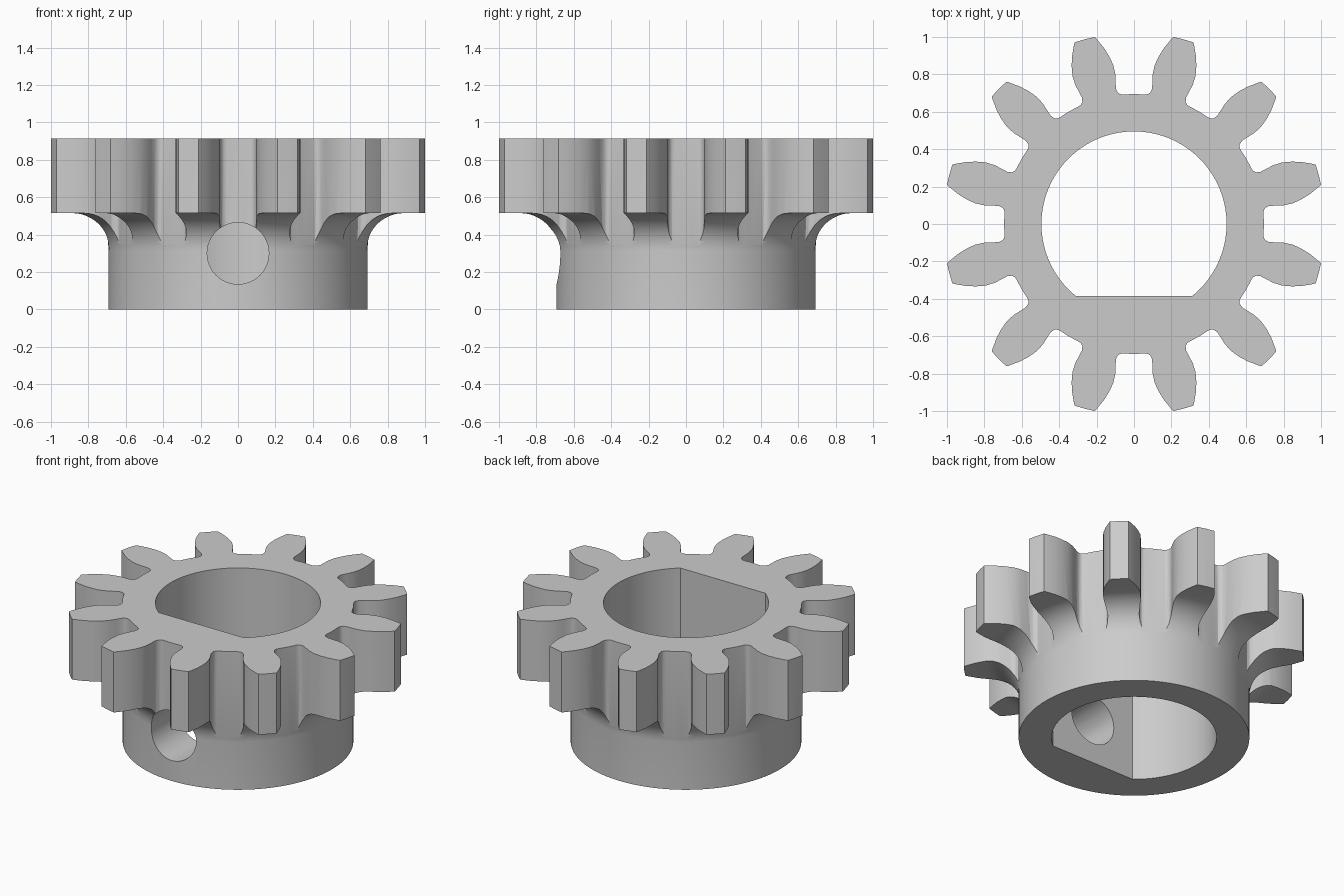
import bpy, bmesh, math

if "Cube" in bpy.data.objects:
    bpy.data.objects.remove(bpy.data.objects["Cube"])

TEETH = 12
TOP = 0.915


def loft(name, rings):
    """Solid skinned through a list of equal-length point rings, capped at both ends."""
    bm = bmesh.new()
    loops = [[bm.verts.new(p) for p in ring] for ring in rings]
    for a, b in zip(loops, loops[1:]):
        for i in range(len(a)):
            j = (i + 1) % len(a)
            bm.faces.new((a[i], a[j], b[j], b[i]))
    bm.faces.new(loops[0])
    bm.faces.new(loops[-1])
    bmesh.ops.recalc_face_normals(bm, faces=bm.faces)
    mesh = bpy.data.meshes.new(name)
    bm.to_mesh(mesh)
    bm.free()
    obj = bpy.data.objects.new(name, mesh)
    bpy.context.collection.objects.link(obj)
    return obj


def circle(r, n):
    return [(r * math.cos(2 * math.pi * i / n), r * math.sin(2 * math.pi * i / n)) for i in range(n)]


def prism(name, outline, z0, z1):
    return loft(name, [[(x, y, z) for x, y in outline] for z in (z0, z1)])


def boolean(obj, tool, operation):
    mod = obj.modifiers.new(tool.name, 'BOOLEAN')
    mod.operation = operation
    mod.solver = 'EXACT'
    mod.object = tool
    tool.hide_render = True


# Turned blank: round hub, concave fillet, wide gear disc
R_HUB, FILLET, Z_DISC = 0.692, 0.20, 0.515
section = [(R_HUB, 0.0)]
for i in range(13):
    a = math.pi / 2 * i / 12
    section.append((R_HUB + FILLET * (1 - math.cos(a)), Z_DISC - FILLET * (1 - math.sin(a))))
section += [(1.12, Z_DISC), (1.12, TOP)]
gear = loft("pinion_gear", [[(x, y, z) for x, y in circle(r, 120)] for r, z in section])

# Tooth outline: (radial distance, half width) from root to tip, mirrored and repeated
half = [(0.684, 0.121), (0.690, 0.108), (0.702, 0.098), (0.725, 0.094), (0.76, 0.102),
        (0.80, 0.111), (0.85, 0.113), (0.90, 0.104), (0.95, 0.089), (0.985, 0.073),
        (1.005, 0.064), (1.02, 0.056)]
tooth = [(u, -v) for u, v in half] + [(1.022, 0.0)] + [(u, v) for u, v in reversed(half)]
outline = []
for k in range(TEETH):
    a = math.radians(15) + 2 * math.pi * k / TEETH
    c, s = math.cos(a), math.sin(a)
    outline += [(u * c - v * s, u * s + v * c) for u, v in tooth]
    m = a + math.pi / TEETH
    outline.append((0.695 * math.cos(m), 0.695 * math.sin(m)))
tooth_cutter = prism("tooth_cutter", outline, -0.2, TOP + 0.2)

# D-shaped shaft bore with a flat towards the front
R_BORE, FLAT = 0.495, -0.385
start = math.asin(FLAT / R_BORE)
sweep = math.pi - 2 * start
bore = [(R_BORE * math.cos(start + sweep * i / 80), R_BORE * math.sin(start + sweep * i / 80))
        for i in range(81)]
bore_cutter = prism("bore_cutter", bore, -0.2, TOP + 0.2)

# Set screw hole through the front wall only
screw_cutter = loft("screw_cutter", [[(x, y, z + 0.30) for x, z in circle(0.165, 48)]
                                     for y in (-1.2, -0.2)])

boolean(gear, tooth_cutter, 'INTERSECT')
boolean(gear, bore_cutter, 'DIFFERENCE')
boolean(gear, screw_cutter, 'DIFFERENCE')

# Bake the cuts and remove the cutters
graph = bpy.context.evaluated_depsgraph_get()
gear_mesh = bpy.data.meshes.new_from_object(gear.evaluated_get(graph))
gear.modifiers.clear()
gear.data = gear_mesh
for tool in (tooth_cutter, bore_cutter, screw_cutter):
    bpy.data.objects.remove(tool)

# Plain grey metal
metal = bpy.data.materials.new("grey metal")
metal.diffuse_color = (0.6, 0.6, 0.6, 1.0)
metal.use_nodes = True
metal.node_tree.nodes["Principled BSDF"].inputs["Base Color"].default_value = metal.diffuse_color
gear.data.materials.clear()
gear.data.materials.append(metal)

bpy.ops.object.select_all(action='DESELECT')
gear.select_set(True)
bpy.context.view_layer.objects.active = gear
bpy.ops.object.shade_smooth_by_angle(angle=math.radians(30))
